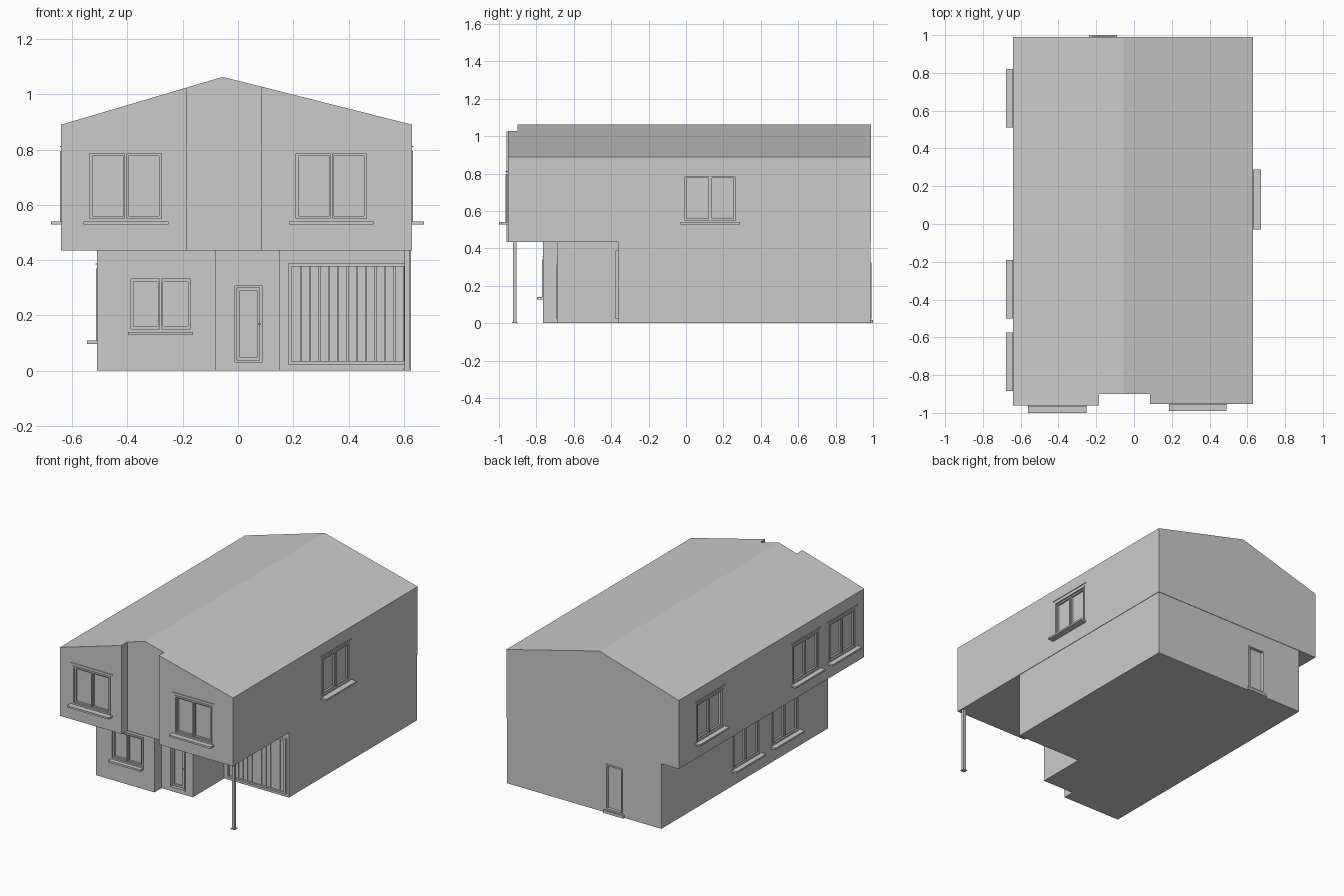
import bpy, bmesh
from mathutils import Vector

if "Cube" in bpy.data.objects:
    bpy.data.objects.remove(bpy.data.objects["Cube"])


def make(name, bm):
    bmesh.ops.recalc_face_normals(bm, faces=bm.faces)
    me = bpy.data.meshes.new(name)
    bm.to_mesh(me)
    bm.free()
    ob = bpy.data.objects.new(name, me)
    bpy.context.collection.objects.link(ob)
    return ob


def add_box(bm, a, b):
    lo = [min(p, q) for p, q in zip(a, b)]
    hi = [max(p, q) for p, q in zip(a, b)]
    vs = bmesh.ops.create_cube(bm, size=1)["verts"]
    for v in vs:
        v.co = [lo[i] if v.co[i] < 0 else hi[i] for i in range(3)]


# Closed prism from a profile and an extrusion vector
def extrude(name, pts, vec):
    bm = bmesh.new()
    a = [bm.verts.new(p) for p in pts]
    b = [bm.verts.new(Vector(p) + Vector(vec)) for p in pts]
    bm.faces.new(a)
    bm.faces.new(b[::-1])
    for i in range(len(a)):
        j = (i + 1) % len(a)
        bm.faces.new((a[j], a[i], b[i], b[j]))
    return make(name, bm)


def cut(ob, cutter):
    cutter.hide_render = True
    m = ob.modifiers.new("cut", "BOOLEAN")
    m.operation = "DIFFERENCE"
    m.solver = "EXACT"
    m.object = cutter
    bpy.context.view_layer.objects.active = ob
    bpy.ops.object.modifier_apply(modifier=m.name)
    bpy.data.objects.remove(cutter, do_unlink=True)


# Wall-aligned box: u runs along the wall, d is the distance out of it
def wall_box(bm, side, wall, u, d, z):
    s = 1 if side in ("right", "back") else -1
    lo, hi = wall + s * d[0], wall + s * d[1]
    if side in ("left", "right"):
        add_box(bm, (lo, u[0], z[0]), (hi, u[1], z[1]))
    else:
        add_box(bm, (u[0], lo, z[0]), (u[1], hi, z[1]))


def frame_bars(bm, side, wall, u, z, t, d):
    wall_box(bm, side, wall, (u[0], u[0] + t), d, z)
    wall_box(bm, side, wall, (u[1] - t, u[1]), d, z)
    wall_box(bm, side, wall, (u[0] + t, u[1] - t), d, (z[0], z[0] + t))
    wall_box(bm, side, wall, (u[0] + t, u[1] - t), d, (z[1] - t, z[1]))


def window(name, cutter, side, wall, u, z, sill=0.037, ext=0.015):
    wall_box(cutter, side, wall, u, (-0.018, 0.05), z)
    bm = bmesh.new()
    frame_bars(bm, side, wall, u, z, 0.01, (-0.02, 0.004))
    # inner sashes
    m = (u[0] + u[1]) / 2
    for a, b in ((u[0] + 0.01, m), (m, u[1] - 0.01)):
        frame_bars(bm, side, wall, (a, b), (z[0] + 0.01, z[1] - 0.01), 0.009, (-0.02, -0.006))
    wall_box(bm, side, wall, (m - 0.004, m + 0.004), (-0.02, 0.001), (z[0] + 0.01, z[1] - 0.01))
    # drip strip above, sill below
    wide = (u[0] - ext, u[1] + ext)
    wall_box(bm, side, wall, wide, (-0.004, 0.005), (z[1] + 0.014, z[1] + 0.018))
    make(name, bm)
    bm = bmesh.new()
    wall_box(bm, side, wall, wide, (-0.01, sill), (z[0] - 0.012, z[0]))
    make(name + "_sill", bm)


# Upper storey with gable roof
gable = [(-0.64, 0.435), (0.63, 0.435), (0.63, 0.89), (-0.055, 1.063), (-0.64, 0.89)]
upper = extrude("upper_storey", [(x, -0.96, z) for x, z in gable], (0, 1.95, 0))
notch = [(-0.185, -1.1), (-0.185, -0.9), (0.085, -0.9), (0.085, -0.953), (0.7, -0.953), (0.7, -1.1)]
cut(upper, extrude("front_notch_cutter", [(x, y, 0.3) for x, y in notch], (0, 0, 1)))

# Ground storey with stepped front
plan = [(-0.51, -0.765), (-0.08, -0.765), (-0.08, -0.69), (0.15, -0.69), (0.15, -0.36),
        (0.627, -0.36), (0.627, 0.987), (-0.51, 0.987)]
lower = extrude("ground_storey", [(x, y, 0) for x, y in plan], (0, 0, 0.435))

# Upper windows
up_cut, low_cut = bmesh.new(), bmesh.new()
UZ = (0.54, 0.795)
window("front_upper_window_left", up_cut, "front", -0.96, (-0.545, -0.267), UZ, sill=0.04)
window("front_upper_window_right", up_cut, "front", -0.953, (0.2, 0.475), UZ)
window("right_upper_window", up_cut, "right", 0.63, (-0.015, 0.273), UZ, sill=0.043)
for i, c in enumerate((0.665, -0.345, -0.73)):
    window(f"left_upper_window_{i + 1}", up_cut, "left", -0.64, (c - 0.14, c + 0.14), UZ)

# Ground windows
window("front_ground_window", low_cut, "front", -0.765, (-0.398, -0.162), (0.14, 0.342), sill=0.032, ext=0)
for i, c in enumerate((0.095, -0.315)):
    window(f"left_ground_window_{i + 1}", low_cut, "left", -0.51, (c - 0.14, c + 0.14), (0.108, 0.37))

# Front door: recessed leaf, frame and handle
DU, DZ = (-0.02, 0.095), (0.022, 0.315)
wall_box(low_cut, "front", -0.69, DU, (-0.018, 0.05), DZ)
bm = bmesh.new()
frame_bars(bm, "front", -0.69, DU, DZ, 0.009, (-0.02, 0.003))
frame_bars(bm, "front", -0.69, (-0.005, 0.08), (0.037, 0.3), 0.012, (-0.02, -0.008))
wall_box(bm, "front", -0.69, (0.072, 0.084), (-0.02, 0.003), (0.165, 0.17))
make("front_door", bm)

# Garage door: surround and vertical boards
GU, GZ = (0.181, 0.612), (0.022, 0.388)
bm = bmesh.new()
frame_bars(bm, "front", -0.36, GU, GZ, 0.012, (-0.01, 0.016))
make("garage_frame", bm)
bm = bmesh.new()
n = 12
step = (GU[1] - GU[0] - 0.024) / n
for i in range(n):
    a = GU[0] + 0.012 + i * step
    wall_box(bm, "front", -0.36, (a + 0.0015, a + step - 0.0015), (-0.005, 0.006), (0.034, 0.376))
make("garage_boards", bm)

# Back door and step
bm = bmesh.new()
frame_bars(bm, "back", 0.987, (-0.225, -0.1), (0.02, 0.325), 0.01, (-0.02, 0.006))
make("back_door_frame", bm)
wall_box(low_cut, "back", 0.987, (-0.225, -0.1), (-0.015, 0.05), (0.02, 0.325))
bm = bmesh.new()
wall_box(bm, "back", 0.987, (-0.238, -0.09), (-0.01, 0.013), (0.0, 0.018))
make("back_step", bm)

cut(upper, make("upper_window_cutter", up_cut))
cut(lower, make("ground_opening_cutter", low_cut))

# Carport post with base plate
bm = bmesh.new()
add_box(bm, (0.602, -0.925, 0), (0.621, -0.906, 0.436))
add_box(bm, (0.597, -0.93, 0), (0.626, -0.901, 0.006))
make("carport_post", bm)
